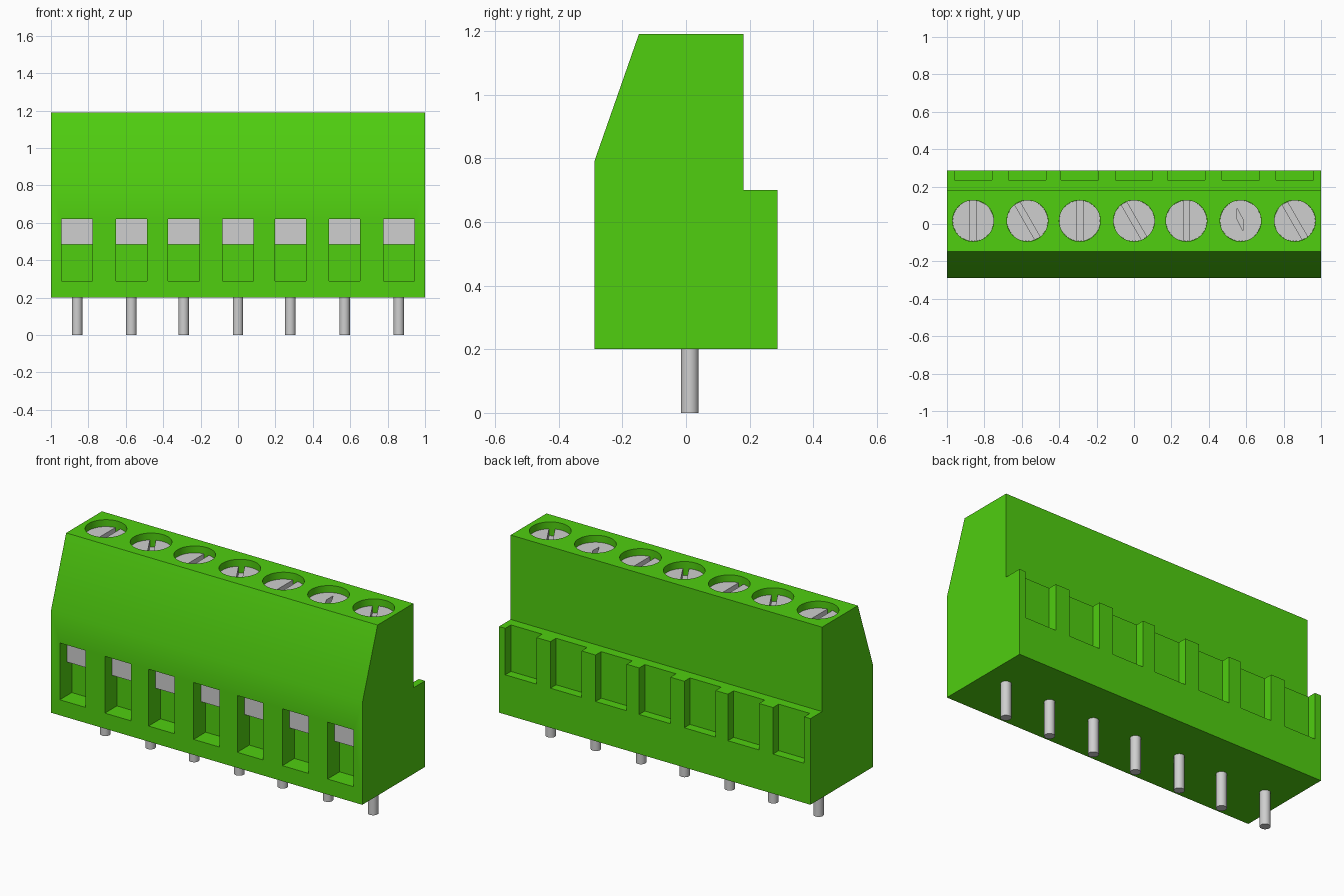
import bpy, bmesh, math
from mathutils import Matrix, Vector

if "Cube" in bpy.data.objects:
    bpy.data.objects.remove(bpy.data.objects["Cube"])


def material(name, rgb):
    m = bpy.data.materials.new(name)
    m.use_nodes = True
    m.diffuse_color = (*rgb, 1)
    bsdf = next(n for n in m.node_tree.nodes if n.type == 'BSDF_PRINCIPLED')
    bsdf.inputs["Base Color"].default_value = (*rgb, 1)
    return m


green = material("green plastic", (0.08, 0.62, 0.005))
metal = material("grey metal", (0.62, 0.62, 0.62))


def add_box(bm, x, y, z):
    """Box between (min, max) pairs on each axis."""
    size = [b - a for a, b in (x, y, z)]
    mid = Vector([(a + b) / 2 for a, b in (x, y, z)])
    bmesh.ops.create_cube(bm, size=1, matrix=Matrix.Translation(mid) @ Matrix.Diagonal((*size, 1)))


def add_cylinder(bm, x, y, r, z0, z1, sides):
    bmesh.ops.create_cone(bm, cap_ends=True, segments=sides, radius1=r, radius2=r, depth=z1 - z0,
                          matrix=Matrix.Translation((x, y, (z0 + z1) / 2)))


def add_prism(bm, points, along):
    """Polygon extruded along a vector."""
    face = bm.faces.new([bm.verts.new(p) for p in points])
    new = bmesh.ops.extrude_face_region(bm, geom=[face])["geom"]
    bmesh.ops.translate(bm, vec=along, verts=[v for v in new if isinstance(v, bmesh.types.BMVert)])


def finish(bm, name, mat):
    bmesh.ops.recalc_face_normals(bm, faces=bm.faces)
    mesh = bpy.data.meshes.new(name)
    bm.to_mesh(mesh)
    bm.free()
    mesh.materials.append(mat)
    ob = bpy.data.objects.new(name, mesh)
    bpy.context.collection.objects.link(ob)
    return ob


def activate(ob):
    bpy.ops.object.select_all(action='DESELECT')
    ob.select_set(True)
    bpy.context.view_layer.objects.active = ob


def cut(ob, bm, mat):
    """Subtract the shapes in bm from ob."""
    cutter = finish(bm, "cutter", mat)
    cutter.hide_render = True
    mod = ob.modifiers.new("cut", 'BOOLEAN')
    mod.operation = 'DIFFERENCE'
    mod.solver = 'EXACT'
    mod.object = cutter
    activate(ob)
    bpy.ops.object.modifier_apply(modifier=mod.name)
    bpy.data.objects.remove(cutter)


def smooth(ob):
    activate(ob)
    bpy.ops.object.shade_smooth_by_angle(angle=math.radians(30))


# Layout shared by all seven poles
poles = [-0.86, -0.57, -0.29, 0, 0.28, 0.57, 0.86]
front, back, bottom, top = -0.288, 0.287, 0.2, 1.19
centre_y, hole_r, screw_top = 0.017, 0.11, 1.15

# Housing: stepped, sloped side profile
bm = bmesh.new()
profile = [(front, bottom), (back, bottom), (back, 0.7), (0.18, 0.7),
           (0.18, top), (-0.148, top), (front, 0.79)]
add_prism(bm, [(-1, y, z) for y, z in profile], (2, 0, 0))
housing = finish(bm, "housing", green)

# Wire openings, rear notches and screw wells
bm = bmesh.new()
for x in poles:
    add_box(bm, (x - 0.083, x + 0.083), (front - 0.1, front + 0.11), (0.29, 0.62))
    add_box(bm, (x - 0.1, x + 0.1), (0.235, back + 0.1), (0.43, 0.8))
    add_cylinder(bm, x, centre_y, hole_r, screw_top - 0.1, top + 0.1, 48)
cut(housing, bm, green)
smooth(housing)

# Screws, clamps and pins
slot_turns = [0, 30, 0, 30, 0, None, 30]
for i, (x, turn) in enumerate(zip(poles, slot_turns), 1):
    bm = bmesh.new()
    add_cylinder(bm, x, centre_y, hole_r - 0.0005, screw_top - 0.1, screw_top, 48)
    screw = finish(bm, f"screw_{i}", metal)

    # Driver slot; one screw has only a small slanted recess
    bm = bmesh.new()
    if turn is None:
        outline = [(-0.02, 0.07), (0.016, 0), (0.012, -0.053), (-0.02, 0.01)]
    else:
        outline = [(-0.016, -0.2), (0.016, -0.2), (0.016, 0.2), (-0.016, 0.2)]
    spin = Matrix.Rotation(math.radians(turn or 0), 3, 'Z')
    add_prism(bm, [spin @ Vector((px, py, 0)) + Vector((x, centre_y, screw_top - 0.04))
                   for px, py in outline], (0, 0, 0.1))
    cut(screw, bm, metal)
    smooth(screw)

    bm = bmesh.new()
    add_box(bm, (x - 0.083, x + 0.083), (front + 0.065, front + 0.112), (0.485, 0.62))
    finish(bm, f"wire_clamp_{i}", metal)

    bm = bmesh.new()
    add_cylinder(bm, x, 0.012, 0.028, 0, bottom + 0.01, 24)
    smooth(finish(bm, f"solder_pin_{i}", metal))
